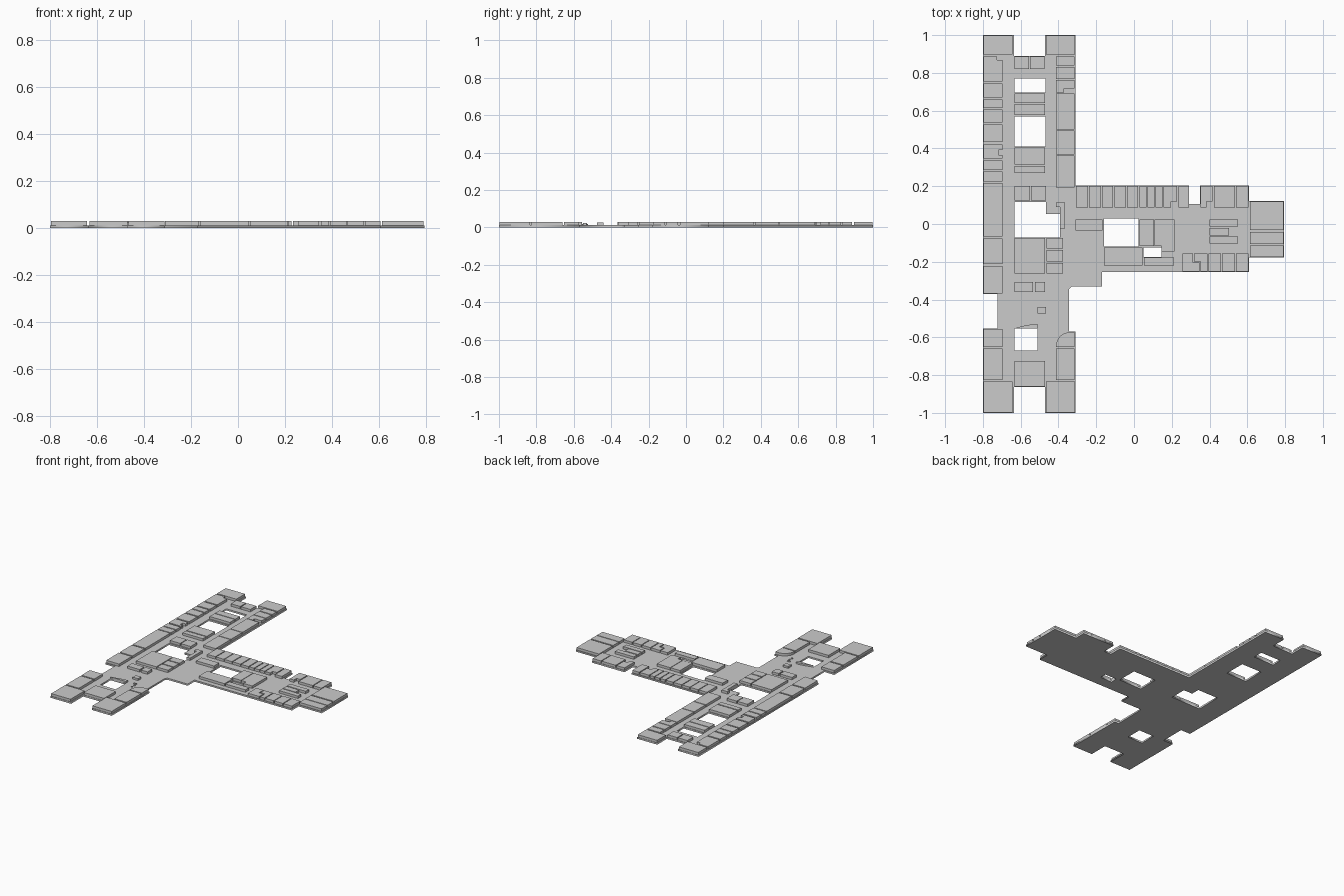
import bpy, bmesh, math

FLOOR, TOP = 0.012, 0.03


def prism(name, loops, z0=FLOOR, z1=TOP):
    """Extrude one or more outlines (each a list of x, y) into a single object."""
    bm = bmesh.new()
    for pts in loops:
        face = bm.faces.new([bm.verts.new((x, y, z0)) for x, y in pts])
        new = bmesh.ops.extrude_face_region(bm, geom=[face])["geom"]
        bmesh.ops.translate(bm, vec=(0, 0, z1 - z0),
                            verts=[v for v in new if isinstance(v, bmesh.types.BMVert)])
    bmesh.ops.recalc_face_normals(bm, faces=bm.faces)
    me = bpy.data.meshes.new(name)
    bm.to_mesh(me)
    bm.free()
    ob = bpy.data.objects.new(name, me)
    bpy.context.collection.objects.link(ob)
    return ob


def rect(x0, x1, y0, y1):
    return [(x0, y0), (x1, y0), (x1, y1), (x0, y1)]


def column(name, x0, x1, spans, **kw):
    prism(name, [rect(x0, x1, a, b) for a, b in spans], **kw)


def row(name, y0, y1, spans, **kw):
    prism(name, [rect(a, b, y0, y1) for a, b in spans], **kw)


# Floor slab with courtyards, filled from a flat curve
outline = [(-.8, 1), (-.635, 1), (-.635, .89), (-.47, .89), (-.47, 1), (-.31, 1),
           (-.31, .203), (.292, .203), (.292, .107), (.35, .107), (.35, .203), (.61, .203),
           (.61, .123), (.795, .123), (.795, -.178), (.61, -.178), (.61, -.255),
           (-.17, -.255), (-.17, -.332), (-.33, -.332), (-.343, -.345), (-.343, -.57),
           (-.31, -.57), (-.31, -1), (-.47, -1), (-.47, -.862), (-.635, -.862), (-.635, -1),
           (-.8, -1), (-.8, -.552), (-.722, -.552), (-.722, -.37), (-.8, -.37)]
courts = [rect(-.633, -.468, .695, .77), rect(-.633, -.468, .41, .57),
          [(-.633, -.072), (-.393, -.072), (-.393, .052), (-.465, .052), (-.465, .116), (-.633, .116)],
          rect(-.16, .025, -.12, .03), rect(.05, .145, -.175, -.125),
          rect(-.633, -.51, -.67, -.552)]
cu = bpy.data.curves.new("floor_outline", "CURVE")
cu.dimensions, cu.fill_mode, cu.extrude = "2D", "BOTH", FLOOR / 2
for pts in [outline] + courts:
    s = cu.splines.new("POLY")
    s.points.add(len(pts) - 1)
    for p, (x, y) in zip(s.points, pts):
        p.co = (x, y, FLOOR / 2, 1)
    s.use_cyclic_u = True
tmp = bpy.data.objects.new("floor_outline", cu)
bpy.context.collection.objects.link(tmp)
bpy.context.view_layer.update()
floor_mesh = bpy.data.meshes.new_from_object(tmp.evaluated_get(bpy.context.evaluated_depsgraph_get()))
bpy.data.objects.remove(tmp)
floor = bpy.data.objects.new("floor_slab", floor_mesh)
bpy.context.collection.objects.link(floor)
zmin = min(v.co.z for v in floor_mesh.vertices)
for v in floor_mesh.vertices:  # stand on the ground whatever the fill offset
    v.co.z -= zmin

# Four end pavilions of the long wing
prism("end_pavilions", [rect(x0, x1, y0, y1)
                        for x0, x1 in [(-.797, -.642), (-.467, -.313)]
                        for y0, y1 in [(.898, .998), (-.997, -.835)]])

# West side rooms of the long wing
column("west_rooms", -.797, -.695,
       [(.67, .745), (.613, .66), (.538, .605), (.433, .528),
        (.285, .335), (.225, .277), (-.067, .217), (-.213, -.077), (-.367, -.223),
        (-.65, -.555), (-.825, -.66)])
prism("west_stepped_rooms", [
    [(-.797, .755), (-.695, .755), (-.695, .868), (-.725, .868), (-.725, .888), (-.797, .888)],
    [(-.797, .347), (-.695, .347), (-.695, .365), (-.718, .365), (-.718, .393),
     (-.695, .393), (-.695, .422), (-.797, .422)]])

# East side rooms of the long wing
column("east_rooms", -.412, -.314,
       [(.838, .888), (.768, .83), (.5, .69), (.368, .495), (.192, .362), (-.825, -.66)])
prism("east_stepped_rooms", [
    [(-.412, .695), (-.37, .695), (-.37, .718), (-.314, .718), (-.314, .762), (-.412, .762)],
    [(-.393, -.025), (-.366, -.025), (-.366, .115), (-.413, .115), (-.413, .09), (-.393, .09)]])

# Room with a rounded corner
arc = [(-.34 - .072 * math.sin(t), -.645 + .072 * math.cos(t))
       for t in [i * math.pi / 16 for i in range(9)]]
prism("rounded_room", [[(-.412, -.652), (-.314, -.652), (-.314, -.573)] + arc])

# Core rooms between the courtyards of the long wing
column("core_rooms", -.632, -.47,
       [(.64, .692), (.578, .634), (.315, .406), (.27, .307), (-.262, -.075), (-.86, -.726)])
row("north_core_pair", .82, .887, [(-.632, -.557), (-.55, -.475)])
row("mid_core_pair", .125, .2, [(-.632, -.551), (-.545, -.467)])
row("south_core_pair", -.36, -.308, [(-.632, -.535), (-.525, -.472)])
column("core_small_rooms", -.464, -.377, [(-.13, -.075), (-.198, -.138), (-.262, -.206)])

# Entrance hall: desk, curved counter and small posts
column("hall_desk", -.51, -.467, [(-.475, -.44)], z1=.026)
steps = [i / 8 for i in range(9)]
prism("curved_counter", [[(-.633 + .123 * t, -.552 + .022 * math.sin(t * math.pi / 2)) for t in steps]
                         + [(-.51, -.552)]], z1=.024)
prism("hall_posts", [[(x + .006 * math.cos(k * math.pi / 4), y + .006 * math.sin(k * math.pi / 4))
                      for k in range(8)]
                     for x, y in [(-.458, -.529), (-.445, -.529), (-.441, -.553), (-.443, -.578)]], z1=.018)

# North row of the cross wing
row("cross_north_rooms", .088, .2,
    [(-.308, -.243), (-.237, -.175), (-.17, -.11), (-.104, -.042), (-.036, .022), (.028, .066),
     (.072, .109), (.115, .15), (.235, .29), (.423, .535), (.541, .607)])
prism("cross_north_stepped_rooms", [
    [(.156, .088), (.195, .088), (.195, .118), (.228, .118), (.228, .2), (.156, .2)],
    [(.352, .088), (.385, .088), (.385, .118), (.416, .118), (.416, .2), (.352, .2)]])

# South row of the cross wing
row("cross_south_rooms", -.252, -.155,
    [(.394, .461), (.467, .534), (.54, .607)])
prism("cross_south_stepped_rooms", [
    [(.256, -.252), (.346, -.252), (.346, -.205), (.312, -.205), (.312, -.155), (.256, -.155)],
    [(.353, -.252), (.388, -.252), (.388, -.155), (.318, -.155), (.318, -.198), (.353, -.198)]])

# End block of the cross wing
column("cross_end_rooms", .613, .791, [(-.033, .12), (-.107, -.043), (-.175, -.113)])

# Core rooms of the cross wing
prism("cross_core_rooms", [
    rect(-.31, -.168, -.035, .025), rect(-.16, .046, -.22, -.124), rect(.054, .213, -.22, -.177),
    rect(.03, .105, -.116, .025),
    [(.145, -.145), (.215, -.145), (.215, .025), (.109, .025), (.109, -.116), (.145, -.116)],
    rect(.4, .55, -.012, .025), rect(.4, .502, -.06, -.02), rect(.4, .55, -.102, -.067)])
